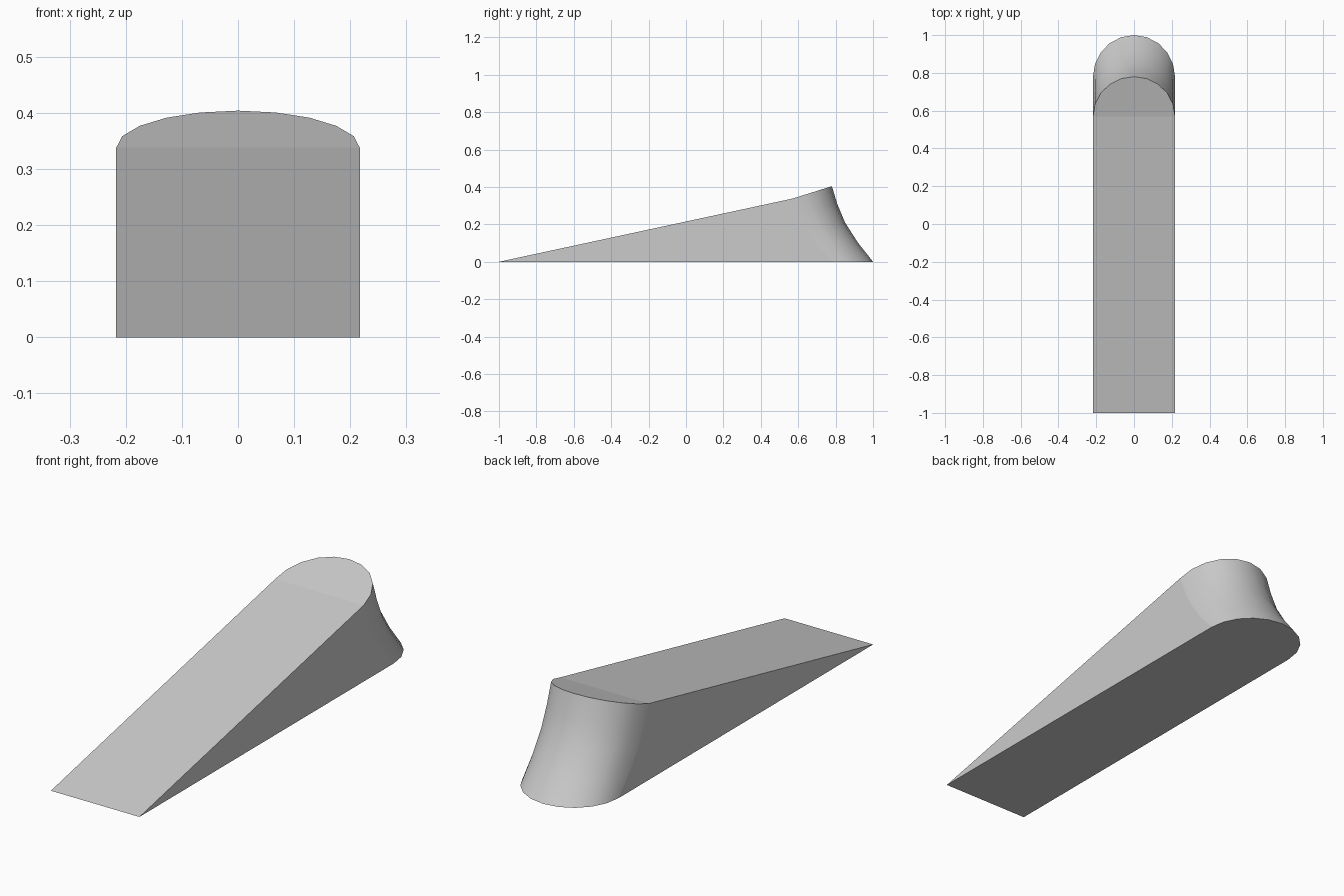
import bpy, bmesh
from math import sin, cos, pi, radians

default = bpy.data.objects.get("Cube")
if default:
    bpy.data.objects.remove(default, do_unlink=True)

HALF_WIDTH = 0.217
ARC_STEPS = 10
SIDE_HEIGHT, TIP_RISE = 0.338, 0.066
# Heel profile: height fraction, y of the arc ends, y of the arc tip
HEEL = [(0, 0.78, 1.0), (0.25, 0.705, 0.92), (0.52, 0.64, 0.85),
        (0.77, 0.60, 0.808), (1, 0.57, 0.78)]

grey = bpy.data.materials.new("grey rubber")
grey.use_nodes = True
grey.diffuse_color = (0.6, 0.6, 0.6, 1)
grey.node_tree.nodes["Principled BSDF"].inputs["Base Color"].default_value = (0.6, 0.6, 0.6, 1)

bm = bmesh.new()


def heel_ring(level, y_end, y_tip):
    """Rounded row of points from the right side around to the left side."""
    ring = []
    for i in range(ARC_STEPS + 1):
        a = pi * i / ARC_STEPS - pi / 2
        ring.append(bm.verts.new((HALF_WIDTH * sin(a),
                                  y_end + (y_tip - y_end) * cos(a),
                                  level * (SIDE_HEIGHT + TIP_RISE * cos(a)))))
    return ring


# Concave rounded heel
rings = [heel_ring(*row) for row in HEEL]
for low, high in zip(rings, rings[1:]):
    for i in range(ARC_STEPS):
        face = bm.faces.new((low[i], low[i + 1], high[i + 1], high[i]))
        face.smooth = True

# Thin front edge, sides, underside, ramp and raised rounded end
right = bm.verts.new((-HALF_WIDTH, -1, 0))
left = bm.verts.new((HALF_WIDTH, -1, 0))
base, top = rings[0], rings[-1]
bm.faces.new([right] + [r[0] for r in rings])
bm.faces.new([left] + [r[-1] for r in rings])
bm.faces.new([right, left] + base[::-1])
bm.faces.new((right, left, top[-1], top[0]))
bm.faces.new(top)

bmesh.ops.recalc_face_normals(bm, faces=bm.faces)
for edge in bm.edges:
    edge.smooth = edge.calc_face_angle(0) < radians(30)

mesh = bpy.data.meshes.new("door_wedge")
bm.to_mesh(mesh)
bm.free()
mesh.materials.append(grey)
wedge = bpy.data.objects.new("door_wedge", mesh)
bpy.context.collection.objects.link(wedge)
